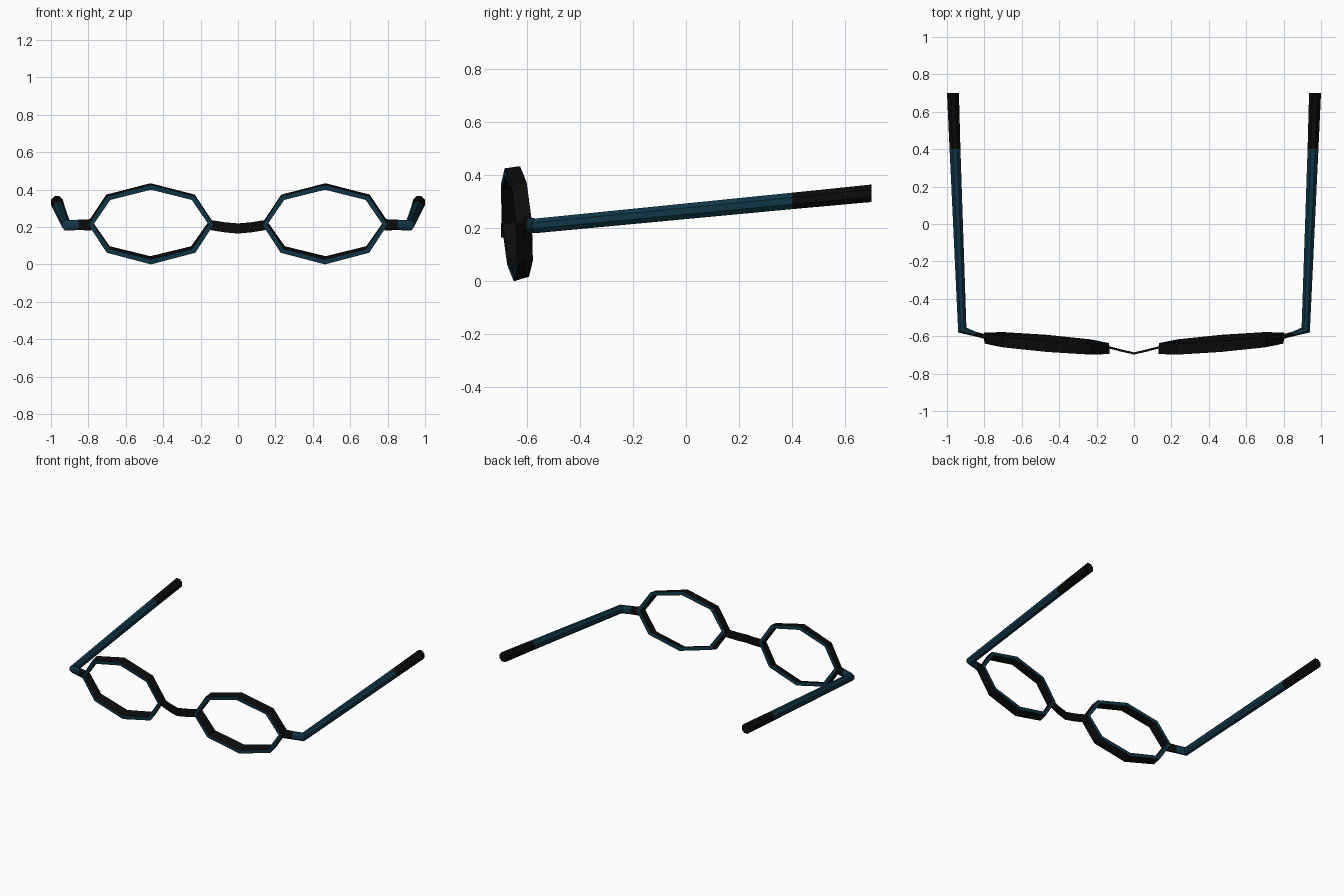
import bpy, bmesh, math
from mathutils import Vector

if "Cube" in bpy.data.objects:
    bpy.data.objects.remove(bpy.data.objects["Cube"])


def material(name, rgb):
    m = bpy.data.materials.new(name)
    m.diffuse_color = (*rgb, 1)
    m.use_nodes = True
    m.node_tree.nodes["Principled BSDF"].inputs["Base Color"].default_value = m.diffuse_color
    return m


BLACK = material("black", (0.0035, 0.0035, 0.0035))
BLUE = material("deep_blue", (0.005, 0.038, 0.065))


def loft(name, rings, blue_rule, closed=False, mirror=True):
    """Skin a list of point rings; blue_rule picks the blue faces."""
    bm = bmesh.new()
    vs = [[bm.verts.new(p) for p in ring] for ring in rings]
    n = len(vs[0])
    count = len(vs) if closed else len(vs) - 1
    for i in range(count):
        a, b = vs[i], vs[(i + 1) % len(vs)]
        for j in range(n):
            k = (j + 1) % n
            bm.faces.new((a[j], a[k], b[k], b[j]))
    if not closed:
        bm.faces.new(vs[0])
        bm.faces.new(vs[-1])
    bmesh.ops.recalc_face_normals(bm, faces=bm.faces)
    bm.normal_update()
    for f in bm.faces:
        f.material_index = int(blue_rule(f))
    me = bpy.data.meshes.new(name)
    bm.to_mesh(me)
    bm.free()
    me.materials.append(BLACK)
    me.materials.append(BLUE)
    ob = bpy.data.objects.new(name, me)
    bpy.context.collection.objects.link(ob)
    if mirror:
        ob.modifiers.new("mirror", 'MIRROR')
    return ob


# Octagonal rims: yawed outward, top leaning forward, blue front and back
def rim_point(a, inset, cx, cy, cz, rz):
    u = (0.335 - inset) * math.cos(a)
    w = (rz - inset) * math.sin(a)
    return (cx + u, cy + 0.083 * u - 0.08 * w, cz + w)


FRONT = (0.465, -0.667, 0.213, 0.213)
BACK = (0.468, -0.609, 0.2255, 0.2085)
rim_rings = []
for i in range(8):
    a = i * math.pi / 4
    rim_rings.append([rim_point(a, 0, *FRONT), rim_point(a, 0.027, *FRONT),
                      rim_point(a, 0.027, *BACK), rim_point(a, 0, *BACK)])
loft("rims", rim_rings, lambda f: abs(f.normal.y) > 0.7, closed=True)


# Temple arms with mitred hinge corner and black tips
def oval(center, side, half_height, n=8):
    c, s = Vector(center), Vector((side[0], side[1], 0))
    ring = []
    for i in range(n):
        a = (i + 0.5) * 2 * math.pi / n
        k = 1 / math.cos(math.pi / n)
        ring.append(c + s * (math.cos(a) * k)
                    + Vector((0, 0, half_height * math.sin(a) * k)))
    return ring


arm_rings = [
    oval((0.785, -0.605, 0.212), (0.003, -0.012), 0.030),
    oval((0.850, -0.588, 0.211), (0.003, -0.012), 0.028),
    oval((0.918, -0.567, 0.209), (0.022, -0.013), 0.027),
    oval((0.957, 0.400, 0.303), (0.029, 0), 0.031),
    oval((0.968, 0.700, 0.332), (0.032, 0), 0.033),
]


def arm_blue(f):
    c = f.calc_center_median()
    return c.x > 0.85 and c.y < 0.4


loft("temple_arms", arm_rings, arm_blue)

# Thin bent nose bridge
bridge_rings = []
for x, y, z in [(-0.15, -0.655, 0.211), (-0.07, -0.676, 0.198), (0, -0.692, 0.192),
                (0.07, -0.676, 0.198), (0.15, -0.655, 0.211)]:
    bridge_rings.append([(x, y - 0.006, z - 0.027), (x, y + 0.006, z - 0.027),
                         (x, y + 0.006, z + 0.027), (x, y - 0.006, z + 0.027)])
loft("nose_bridge", bridge_rings, lambda f: False, mirror=False)
